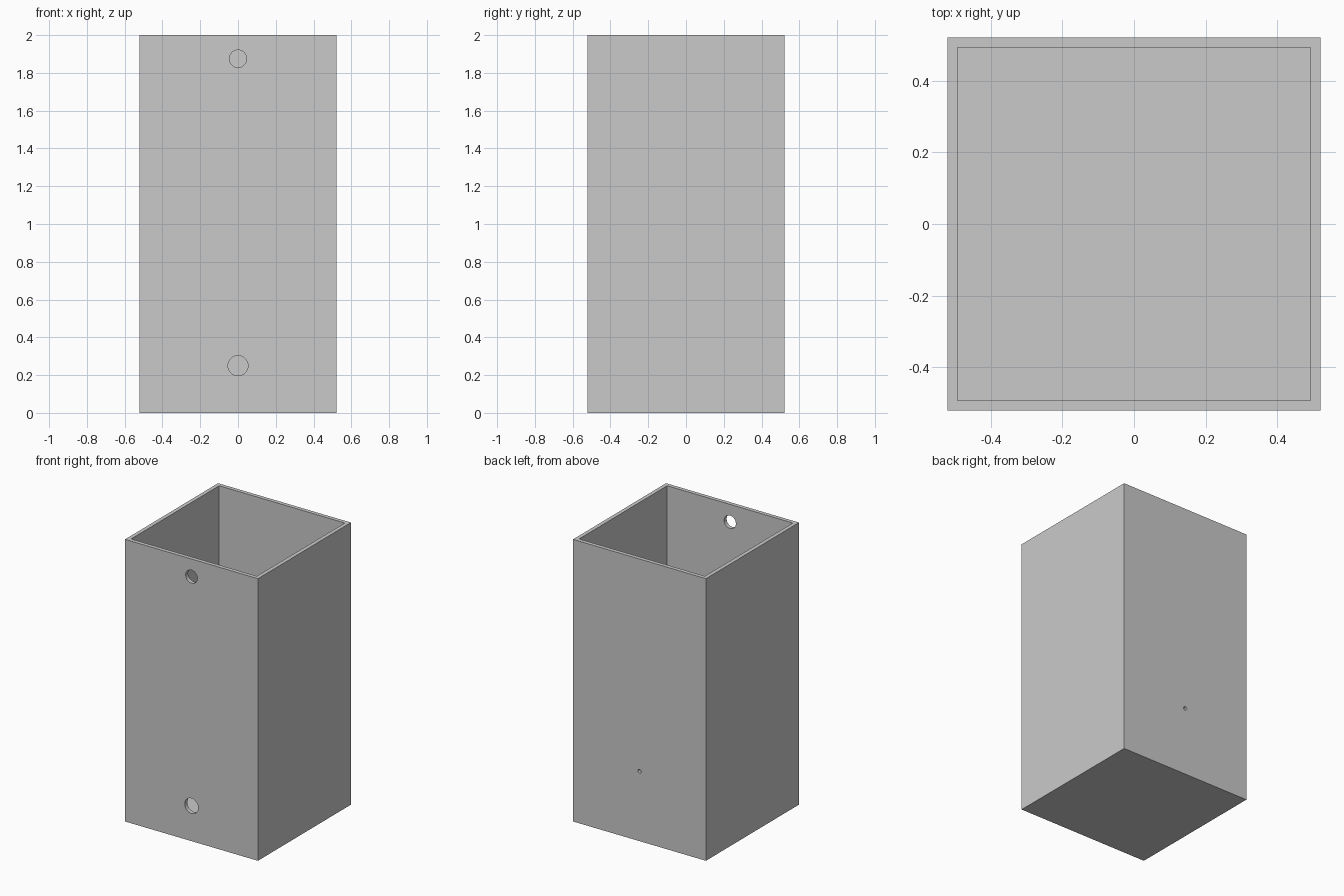
import bpy
import math

cube = bpy.data.objects.get("Cube")
if cube:
    bpy.data.objects.remove(cube, do_unlink=True)

HALF = 0.521     # half of the outer width
WALL = 0.028     # wall and floor thickness
HEIGHT = 2.0

grey = bpy.data.materials.new("light_grey")
grey.use_nodes = True
grey.diffuse_color = (0.59, 0.59, 0.59, 1)
grey.node_tree.nodes["Principled BSDF"].inputs["Base Color"].default_value = grey.diffuse_color


def box(name, half, bottom, top):
    bpy.ops.mesh.primitive_cube_add(size=1, location=(0, 0, (bottom + top) / 2))
    obj = bpy.context.object
    obj.name = name
    obj.scale = (2 * half, 2 * half, top - bottom)
    bpy.ops.object.transform_apply(location=True, rotation=True, scale=True)
    obj.data.materials.append(grey)
    return obj


def drill(name, radius, y, z):
    bpy.ops.mesh.primitive_cylinder_add(vertices=48, radius=radius, depth=4 * WALL,
                                        location=(0, y, z), rotation=(math.pi / 2, 0, 0))
    obj = bpy.context.object
    obj.name = name
    obj.data.materials.append(grey)
    return obj


def cut(target, cutter):
    mod = target.modifiers.new(cutter.name, 'BOOLEAN')
    mod.operation = 'DIFFERENCE'
    mod.solver = 'EXACT'
    mod.object = cutter
    cutter.hide_render = True
    bpy.context.view_layer.objects.active = target
    bpy.ops.object.modifier_apply(modifier=mod.name)
    bpy.data.objects.remove(cutter, do_unlink=True)


# Open-topped square container
body = box("container_body", HALF, 0, HEIGHT)
cut(body, box("cavity_cutter", HALF - WALL, WALL, HEIGHT + 0.2))

# Two round holes in the front wall and a pinhole in the back wall
wall_y = HALF - WALL / 2
cut(body, drill("upper_front_hole", 0.046, -wall_y, 1.875))
cut(body, drill("lower_front_hole", 0.053, -wall_y, 0.25))
cut(body, drill("back_pinhole", 0.013, wall_y, 0.495))

# Smooth hole walls, crisp box edges
bpy.ops.object.select_all(action='DESELECT')
body.select_set(True)
bpy.context.view_layer.objects.active = body
bpy.ops.object.shade_smooth_by_angle(angle=math.radians(30))
